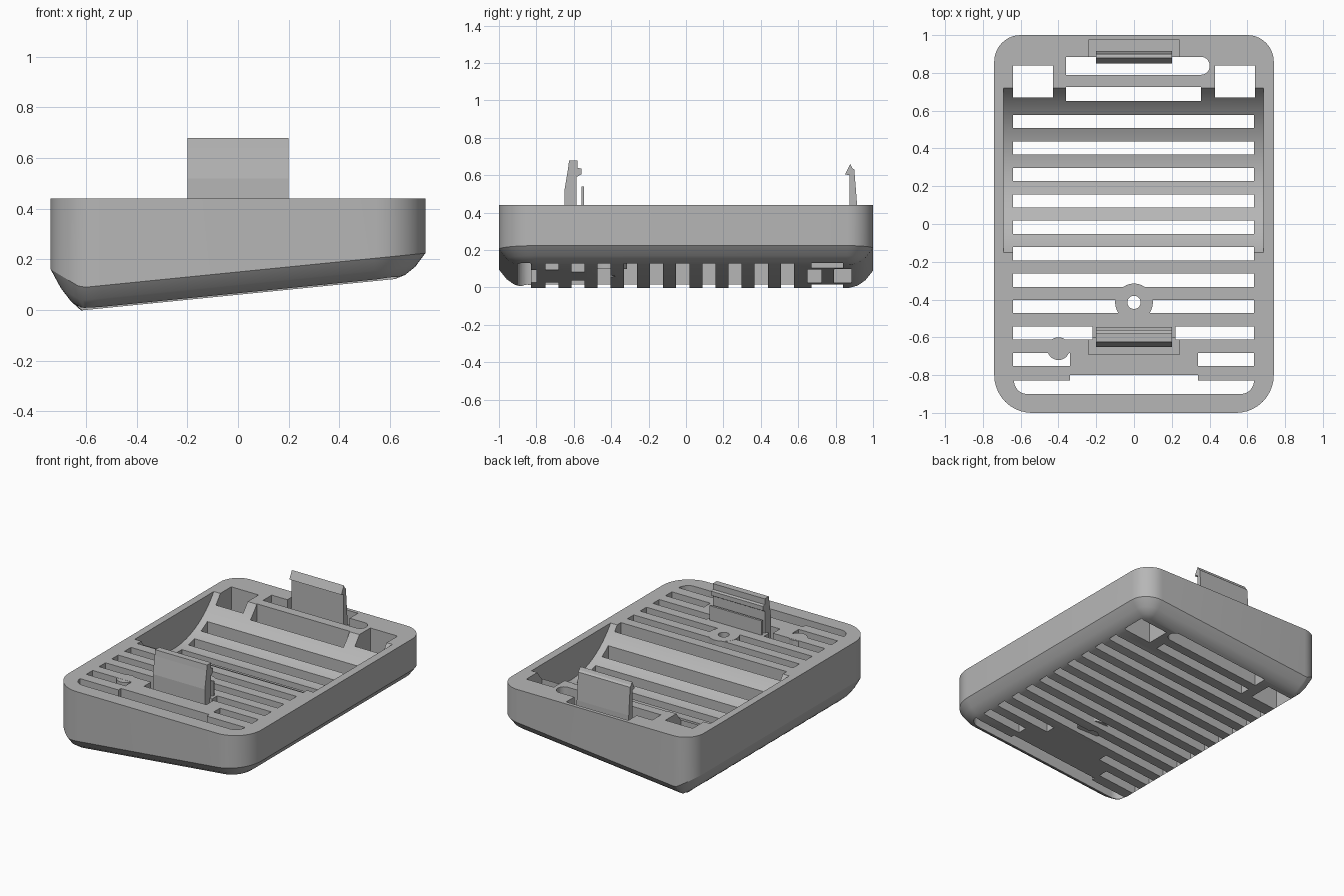
import bpy, bmesh, math
from mathutils import Vector

if "Cube" in bpy.data.objects:
    bpy.data.objects.remove(bpy.data.objects["Cube"])

TOP = 0.44
grey = bpy.data.materials.new("grey plastic")
grey.use_nodes = True
colour = (0.47, 0.47, 0.47, 1)
grey.diffuse_color = colour
grey.node_tree.nodes["Principled BSDF"].inputs["Base Color"].default_value = colour


def loft(name, rings):
    """Closed solid through equal-length rings of points."""
    bm = bmesh.new()
    loops = [[bm.verts.new(p) for p in ring] for ring in rings]
    for a, b in zip(loops, loops[1:]):
        for i in range(len(a)):
            j = (i + 1) % len(a)
            bm.faces.new((a[i], a[j], b[j], b[i]))
    bm.faces.new(loops[0][::-1])
    bm.faces.new(loops[-1])
    bmesh.ops.recalc_face_normals(bm, faces=bm.faces)
    mesh = bpy.data.meshes.new(name)
    bm.to_mesh(mesh)
    bm.free()
    mesh.materials.append(grey)
    obj = bpy.data.objects.new(name, mesh)
    bpy.context.collection.objects.link(obj)
    return obj


def rounded(x0, x1, y0, y1, radii=(0, 0, 0, 0), steps=10):
    """Outline with corner radii: front right, back right, back left, front left."""
    corners = [(x1, y0, -1, 1), (x1, y1, -1, -1), (x0, y1, 1, -1), (x0, y0, 1, 1)]
    pts = []
    for k, ((x, y, sx, sy), r) in enumerate(zip(corners, radii)):
        if r == 0:
            pts.append((x, y))
            continue
        for i in range(steps + 1):
            a = math.radians(90) * (k - 1 + i / steps)
            pts.append((x + sx * r + r * math.cos(a), y + sy * r + r * math.sin(a)))
    return pts


def disc(cx, cy, r, n=32):
    return [(cx + r * math.cos(math.tau * i / n), cy + r * math.sin(math.tau * i / n))
            for i in range(n)]


def upright(name, outline, z0, z1):
    return loft(name, [[(x, y, z) for x, y in outline] for z in (z0, z1)])


def across(name, profile, x0, x1):
    return loft(name, [[(x, y, z) for y, z in profile] for x in (x0, x1)])


def carve(obj, cutters):
    for c in cutters:
        mod = obj.modifiers.new("cut", 'BOOLEAN')
        mod.operation = 'DIFFERENCE'
        mod.solver = 'EXACT'
        mod.object = c
        c.hide_render = True
    deps = bpy.context.evaluated_depsgraph_get()
    mesh = bpy.data.meshes.new_from_object(obj.evaluated_get(deps))
    obj.modifiers.clear()
    obj.data = mesh
    for c in cutters:
        bpy.data.objects.remove(c)


def smooth(obj):
    bpy.ops.object.select_all(action='DESELECT')
    obj.select_set(True)
    bpy.context.view_layer.objects.active = obj
    bpy.ops.object.shade_smooth_by_angle(angle=math.radians(25))


# Body: rounded tray with a sloping underside and a rounded lower rim
def underside(x, lift):
    return 0.06 + 0.1 * x + lift + max(0, -x - 0.62) * 0.7


rings = []
for inset, lift in [(0.12, 0), (0.08, 0.012), (0.04, 0.04), (0, 0.09)]:
    f, b = 0.2 - inset, 0.14 - inset
    shape = rounded(-0.74 + inset, 0.74 - inset, -1 + inset, 1 - inset, (f, b, b, f))
    rings.append([(x, y, underside(x, lift)) for x, y in shape])
rings.append([(x, y, TOP) for x, y in shape])
body = loft("vented_tray", rings)

cutters = []


def hole(outline, z0=-0.2):
    cutters.append(upright("hole_cutter", outline, z0, 0.7))


# Curved cradle
cutters.append(across("cradle_cutter", disc(0.285, 0.736, 0.526, 96), -0.69, 0.685))

# Evenly spaced vent slots; the two front ones stop at the central plate
for k in range(10):
    y = 0.5425 - 0.14 * k
    inner = {8: 0.22, 9: 0.34}.get(k)
    if inner is None:
        hole(rounded(-0.64, 0.635, y - 0.035, y + 0.035))
    else:
        for a, b in ((-0.64, -inner), (inner, 0.635)):
            hole(rounded(a, b, y - 0.035, y + 0.035))

# Front slot, its wider middle, and the rear openings
hole(rounded(-0.635, 0.635, -0.9, -0.828, (0.07, 0, 0, 0.07)))
hole(rounded(-0.34, 0.34, -0.86, -0.8))
hole(rounded(-0.36, 0.355, 0.65, 0.725))
hole(rounded(-0.36, 0.4, 0.79, 0.885, (0.045, 0.045, 0, 0)))
for a, b in ((-0.64, -0.43), (0.43, 0.64)):
    hole(rounded(a, b, 0.67, 0.84))

# Clip pockets and screw hole
hole(rounded(-0.24, 0.24, -0.69, -0.6), 0.34)
hole(rounded(-0.24, 0.24, 0.875, 0.975), 0.34)
hole(disc(0, -0.415, 0.035))
carve(body, cutters)
smooth(body)

# Screw boss bridging the slats
boss = upright("screw_boss", disc(0, -0.415, 0.1), 0.1, TOP + 0.001)
carve(boss, [upright("boss_cutter", disc(0, -0.415, 0.035), 0, 0.7)])
smooth(boss)
smooth(upright("side_peg", disc(-0.4, -0.66, 0.06), 0.1, TOP - 0.001))

# Front spring clip with its backing tab
across("front_clip", [(-0.65, 0.3), (-0.65, 0.52), (-0.63, 0.64), (-0.625, 0.68),
                      (-0.58, 0.68), (-0.58, 0.64), (-0.56, 0.635), (-0.56, 0.605),
                      (-0.585, 0.59), (-0.585, 0.3)], -0.2, 0.2)
across("front_clip_tab", [(-0.56, 0.3), (-0.56, 0.54), (-0.545, 0.54), (-0.545, 0.3)],
       -0.2, 0.2)

# Rear hooked clip
across("rear_clip", [(0.875, 0.3), (0.875, 0.6), (0.85, 0.605), (0.878, 0.66),
                     (0.888, 0.64), (0.9, 0.63), (0.915, 0.44), (0.915, 0.3)], -0.2, 0.2)
